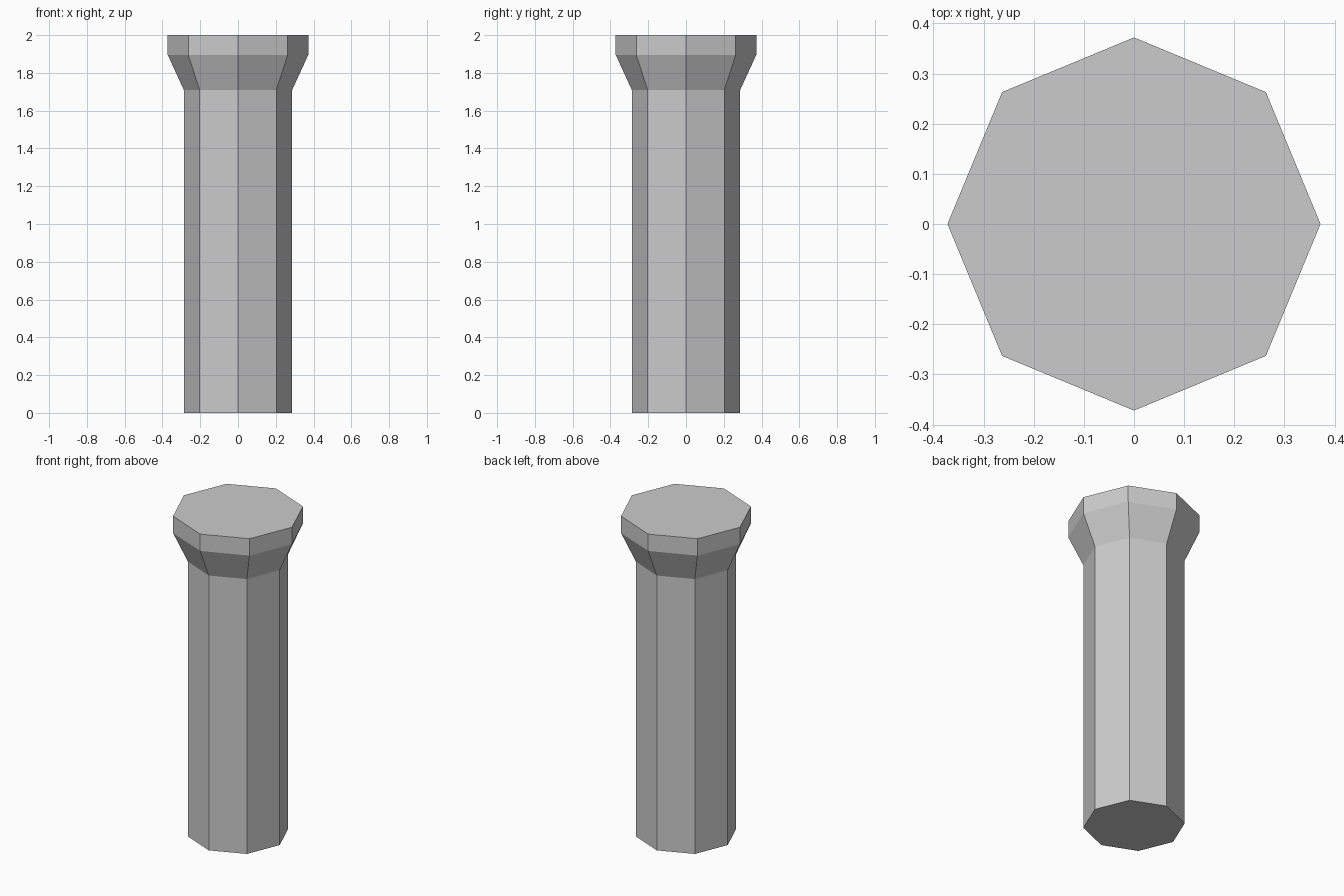
import bpy, bmesh
from math import cos, sin, tau

if "Cube" in bpy.data.objects:
    bpy.data.objects.remove(bpy.data.objects["Cube"])

SIDES = 8
# Profile as (radius, height): straight shaft, flared neck, flat-topped cap
PROFILE = [(0.287, 0.0), (0.287, 1.71), (0.372, 1.895), (0.372, 2.0)]

bm = bmesh.new()
rings = [[bm.verts.new((r * cos(tau * i / SIDES), r * sin(tau * i / SIDES), z))
          for i in range(SIDES)] for r, z in PROFILE]

# Side walls between neighbouring rings
for low, high in zip(rings, rings[1:]):
    for i in range(SIDES):
        j = (i + 1) % SIDES
        bm.faces.new((low[i], low[j], high[j], high[i]))

# Flat ends
bm.faces.new(rings[0][::-1])
bm.faces.new(rings[-1])

mesh = bpy.data.meshes.new("octagonal_pillar")
bm.to_mesh(mesh)
bm.free()
bpy.context.collection.objects.link(bpy.data.objects.new("octagonal_pillar", mesh))
